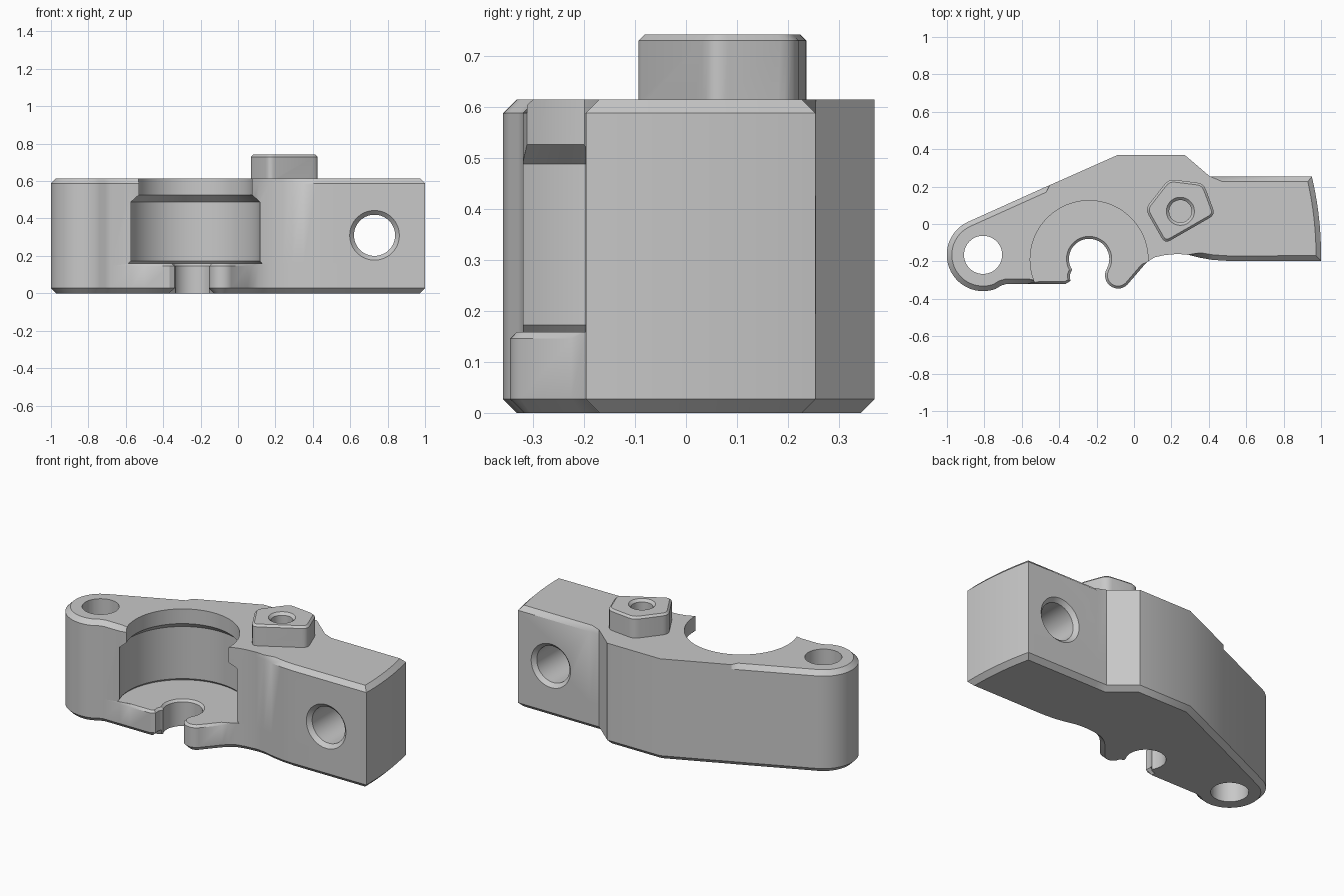
import bpy, bmesh
from math import sin, cos, radians, hypot, pi
from mathutils import Matrix, Vector

cube = bpy.data.objects.get("Cube")
if cube:
    bpy.data.objects.remove(cube)

grey = bpy.data.materials.new("plain grey")
grey.use_nodes = True
grey.diffuse_color = (0.58, 0.58, 0.58, 1)
grey.node_tree.nodes["Principled BSDF"].inputs["Base Color"].default_value = (0.58, 0.58, 0.58, 1)

EYE = (-0.807, -0.165)
CAVITY = (-0.24, -0.19)
SLOT = (-0.24, -0.187)
CHAMFER = 0.027


def make_object(name, bm):
    bm.normal_update()
    mesh = bpy.data.meshes.new(name)
    bm.to_mesh(mesh)
    bm.free()
    mesh.materials.append(grey)
    obj = bpy.data.objects.new(name, mesh)
    bpy.context.collection.objects.link(obj)
    return obj


def bridge(bm, rings):
    """Skin counter-clockwise rings from bottom to top and close the ends."""
    n = len(rings[0])
    for low, high in zip(rings, rings[1:]):
        for i in range(n):
            j = (i + 1) % n
            bm.faces.new((low[i], low[j], high[j], high[i]))
    caps = [bm.faces.new(rings[0][::-1]), bm.faces.new(rings[-1])]
    bm.normal_update()
    bmesh.ops.triangulate(bm, faces=caps)


def arc(centre, r, start, end, n):
    angles = [radians(start + (end - start) * i / n) for i in range(n + 1)]
    return [(centre[0] + r * cos(a), centre[1] + r * sin(a)) for a in angles]


def inset_dirs(pts):
    """Mitred inward direction at each corner of a counter-clockwise outline."""
    dirs = []
    for i, p in enumerate(pts):
        p = Vector(p)
        a = (p - Vector(pts[i - 1])).normalized()
        b = (Vector(pts[(i + 1) % len(pts)]) - p).normalized()
        n1, n2 = Vector((-a.y, a.x)), Vector((-b.y, b.x))
        dirs.append((n1 + n2) / (1 + n1.dot(n2)))
    return dirs


def layered_prism(name, pts, layers):
    """Stack of outlines; each layer is a height and a rule giving the inset at a point."""
    bm = bmesh.new()
    dirs = inset_dirs(pts)
    bridge(bm, [[bm.verts.new((p[0] + d.x * inset(p), p[1] + d.y * inset(p), z))
                 for p, d in zip(pts, dirs)] for z, inset in layers])
    return make_object(name, bm)


def turned_cutter(name, profile, matrix, n=64):
    """Solid of revolution from (radius, height) pairs."""
    bm = bmesh.new()
    bridge(bm, [[bm.verts.new((r * cos(2 * pi * i / n), r * sin(2 * pi * i / n), z))
                 for i in range(n)] for r, z in profile])
    bm.transform(matrix)
    obj = make_object(name, bm)
    obj.hide_render = True
    return obj


def apply_boolean(target, tool, operation):
    mod = target.modifiers.new(tool.name, "BOOLEAN")
    mod.operation, mod.object, mod.solver = operation, tool, "EXACT"
    mod.use_self = True
    bpy.context.view_layer.objects.active = target
    bpy.ops.object.modifier_apply(modifier=mod.name)
    bpy.data.objects.remove(tool)


# Arm outline: eye, floor edge, slot, hook, front edge, curved end, back edge
outline = arc(EYE, 0.194, 114.5, 290, 28)
outline += [(-0.71, -0.329), (-0.68, -0.32), (-0.57, -0.32), (-0.5, -0.32),
            (-0.365, -0.32), (-0.34, -0.305), (-0.343, -0.272), (-0.335, -0.253)]
outline += arc(SLOT, 0.108, 212, -30, 24)
outline += arc((-0.085, -0.275), 0.07, 160, 315, 14)
outline += [(0.05, -0.225), (0.075, -0.2), (0.11, -0.178), (0.165, -0.166), (0.235, -0.16),
            (0.29, -0.165), (0.35, -0.18), (0.42, -0.192), (0.5, -0.197)]
outline += arc(EYE, 1.807, -1, 13.4, 10)
outline += [(0.47, 0.255), (0.405, 0.255), (0.27, 0.37), (-0.085, 0.37),
            (-0.45, 0.208), (-0.48, 0.195)]


def distance(p, c):
    return hypot(p[0] - c[0], p[1] - c[1])


def none(p):
    return 0


def bottom_edge(p):
    return 0 if distance(p, SLOT) < 0.12 else CHAMFER


def floor_edge(p):
    return 0.014 if distance(p, CAVITY) < 0.3 and p[1] < 0 else 0


def top_edge(p):
    at_eye = p[0] < -0.56 or (p[1] > 0 and p[0] < -0.46)
    at_end = p[0] > 0.42 or (p[0] > 0.32 and p[1] < 0)
    return CHAMFER if at_eye or at_end else floor_edge(p)


arm = layered_prism("arm_body", outline, [
    (0, bottom_edge), (CHAMFER, none), (0.146, none), (0.16, floor_edge),
    (0.615 - CHAMFER, floor_edge), (0.615, top_edge)])

# Five-sided boss with softened corners
corners = [Vector(c) for c in
           [(0.185, 0.24), (0.06, 0.08), (0.165, -0.105), (0.435, 0.05), (0.372, 0.217)]]
boss_outline = []
for i, c in enumerate(corners):
    a = c + (corners[i - 1] - c).normalized() * 0.035
    b = c + (corners[(i + 1) % 5] - c).normalized() * 0.035
    for k in range(5):
        t = k / 4
        boss_outline.append(tuple(a * (1 - t) ** 2 + c * 2 * t * (1 - t) + b * t * t))
boss = layered_prism("boss", boss_outline,
                     [(0.57, none), (0.73, none), (0.742, lambda p: 0.012)])

# Round pocket with an overhanging lip
place = Matrix.Translation
pocket = turned_cutter("pocket_cutter", [(0.37, 0.159), (0.358, 0.172), (0.358, 0.488),
                                         (0.315, 0.526), (0.315, 0.7)],
                       place((*CAVITY, 0)), 96)
apply_boolean(arm, pocket, "DIFFERENCE")
apply_boolean(arm, boss, "UNION")

# Pivot hole, cross hole and boss hole
pivot = turned_cutter("pivot_cutter", [(0.102, -0.1), (0.102, 0.8)], place((*EYE, 0)))
cross = turned_cutter("cross_cutter", [(0.153, -0.217), (0.11, -0.174), (0.11, 0.232),
                                       (0.153, 0.275)],
                      place((0.73, 0, 0.31)) @ Matrix.Rotation(-pi / 2, 4, "X"))
boss_hole = turned_cutter("boss_hole_cutter", [(0.06, 0.5), (0.06, 0.727), (0.095, 0.762)],
                          place((0.248, 0.068, 0)))
for cutter in (pivot, cross, boss_hole):
    apply_boolean(arm, cutter, "DIFFERENCE")

bpy.ops.object.select_all(action="DESELECT")
arm.select_set(True)
bpy.context.view_layer.objects.active = arm
bpy.ops.object.shade_smooth_by_angle(angle=radians(30))
